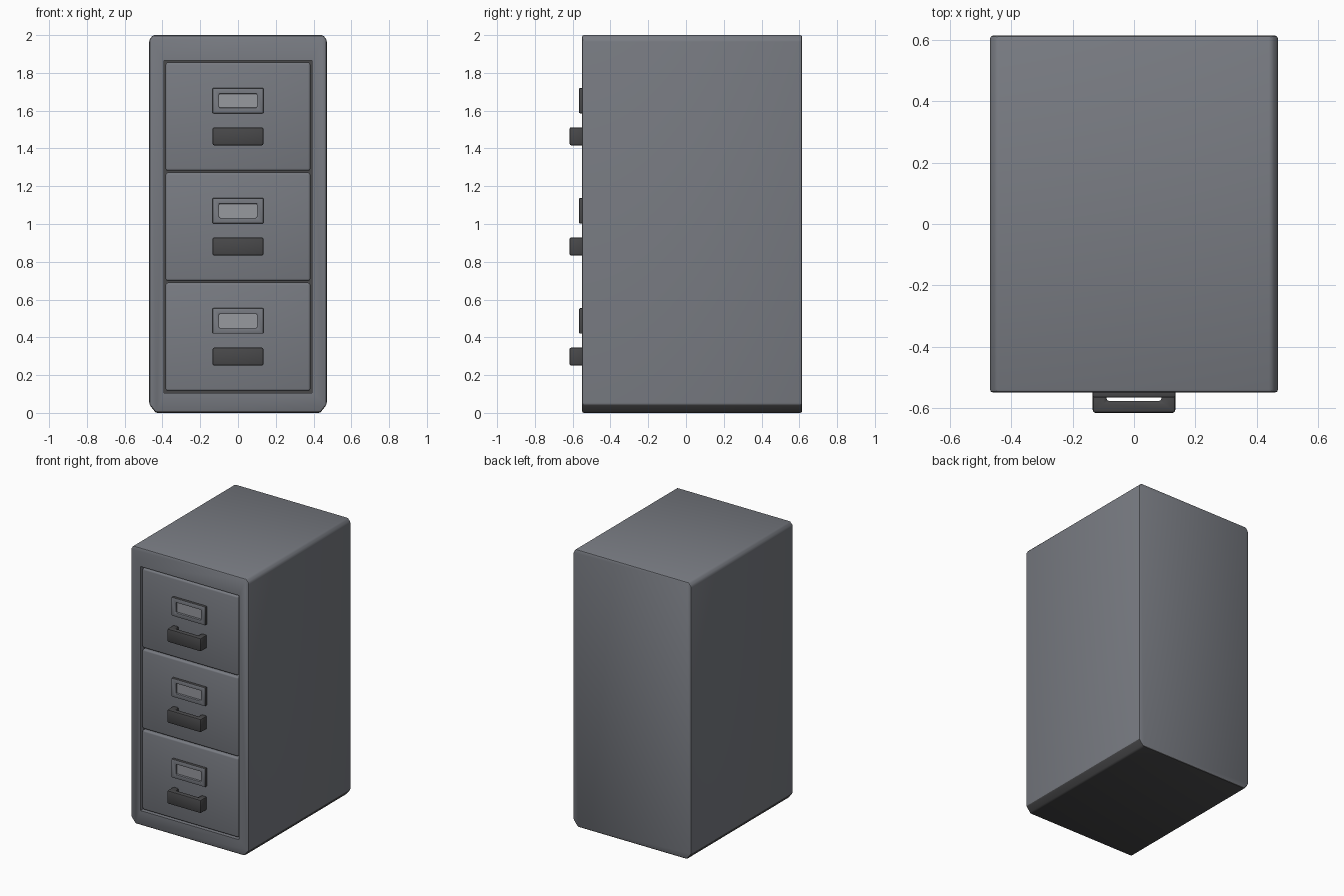
import bpy, bmesh
from mathutils import Vector

if "Cube" in bpy.data.objects:
    bpy.data.objects.remove(bpy.data.objects["Cube"], do_unlink=True)


def material(name, rgb):
    m = bpy.data.materials.new(name)
    m.use_nodes = True
    m.diffuse_color = (*rgb, 1)
    bsdf = next(n for n in m.node_tree.nodes if n.type == 'BSDF_PRINCIPLED')
    bsdf.inputs["Base Color"].default_value = (*rgb, 1)
    return m


body_grey = material("body blue grey", (0.19, 0.2, 0.225))
dark_grey = material("trim dark grey", (0.065, 0.065, 0.068))
card_grey = material("label card light grey", (0.31, 0.32, 0.345))


def add_object(name, bm, mat):
    bmesh.ops.recalc_face_normals(bm, faces=bm.faces)
    mesh = bpy.data.meshes.new(name)
    bm.to_mesh(mesh)
    bm.free()
    mesh.materials.append(mat)
    ob = bpy.data.objects.new(name, mesh)
    bpy.context.collection.objects.link(ob)
    return ob


def prism(name, outline, y0, y1, mat, hole=None):
    """Extrude an x-z outline from y0 to y1, with an optional hole of equal corner count."""
    bm = bmesh.new()
    loops = [outline] + ([hole] if hole else [])
    rings = [[[bm.verts.new((x, y, z)) for x, z in loop] for y in (y0, y1)] for loop in loops]
    n = len(outline)
    for front, back in rings:
        for i in range(n):
            j = (i + 1) % n
            bm.faces.new((front[i], front[j], back[j], back[i]))
    for k in (0, 1):
        if hole:
            for i in range(n):
                j = (i + 1) % n
                bm.faces.new((rings[0][k][i], rings[0][k][j], rings[1][k][j], rings[1][k][i]))
        else:
            bm.faces.new(rings[0][k])
    return add_object(name, bm, mat)


def rect(x, z0, z1):
    return [(-x, z0), (x, z0), (x, z1), (-x, z1)]


def finish(ob, width, segments=2):
    """Round the edges and shade smooth."""
    bpy.ops.object.select_all(action='DESELECT')
    bpy.context.view_layer.objects.active = ob
    ob.select_set(True)
    if width:
        mod = ob.modifiers.new("Bevel", 'BEVEL')
        mod.width, mod.segments, mod.limit_method = width, segments, 'ANGLE'
        bpy.ops.object.modifier_apply(modifier=mod.name)
    bpy.ops.object.shade_smooth_by_angle(angle=0.6)


def paint_dark(ob, rule):
    ob.data.materials.append(dark_grey)
    for face in ob.data.polygons:
        if rule(face.center, face.normal):
            face.material_index = 1


W, FRONT, BACK = 0.47, -0.55, 0.615
FLOOR = FRONT + 0.05

# Case: chamfered outline, with a recess for the drawers
half = [(0.435, 0), (W, 0.045), (W, 1.975), (0.45, 2)]
outline = half + [(-x, z) for x, z in reversed(half)]
case = prism("case", outline, FRONT, BACK, body_grey)
finish(case, 0.01)
cutter = prism("recess_cutter", rect(0.393, 0.106, 1.866), FRONT - 0.1, FLOOR, body_grey)
cutter.hide_render = True
mod = case.modifiers.new("Recess", 'BOOLEAN')
mod.operation, mod.object, mod.solver = 'DIFFERENCE', cutter, 'EXACT'
bpy.context.view_layer.objects.active = case
bpy.ops.object.modifier_apply(modifier=mod.name)
bpy.data.objects.remove(cutter, do_unlink=True)
finish(case, 0)

# Dark gaps around the drawers, dark underside and lower chamfers
paint_dark(case, lambda c, n: (abs(c.y - FLOOR) < 0.001 and n.y < -0.9) or (c.z < 0.06 and n.z < -0.3))

for i, level in enumerate(("bottom", "middle", "top")):
    z = 0.116 + i * 0.583

    # Drawer front
    drawer = prism(level + "_drawer", rect(0.383, z, z + 0.573), FRONT + 0.003, FLOOR, body_grey)
    finish(drawer, 0.012, 3)

    # Label holder: open frame with dark outer sides, around a card
    label = prism(level + "_label_holder", rect(0.135, z + 0.304, z + 0.438), FRONT - 0.016, FRONT + 0.01,
                  body_grey, rect(0.1, z + 0.334, z + 0.407))
    finish(label, 0.005)
    paint_dark(label, lambda c, n: abs(n.y) < 0.5 and (abs(c.x) > 0.13 or abs(c.z - z - 0.371) > 0.06))
    prism(level + "_label_card", rect(0.102, z + 0.332, z + 0.409), FRONT, FRONT + 0.005, card_grey)

    # Pull handle: grip bar on two arms
    bm = bmesh.new()
    plan = [(-0.135, 0.01), (-0.135, -0.067), (0.135, -0.067), (0.135, 0.01),
            (0.09, 0.01), (0.09, -0.028), (-0.09, -0.028), (-0.09, 0.01)]
    base = bm.faces.new([bm.verts.new((x, FRONT + y, z + 0.134)) for x, y in plan])
    up = bmesh.ops.extrude_face_region(bm, geom=[base])
    bmesh.ops.translate(bm, vec=Vector((0, 0, 0.096)),
                        verts=[g for g in up["geom"] if isinstance(g, bmesh.types.BMVert)])
    handle = add_object(level + "_handle", bm, dark_grey)
    finish(handle, 0.01)
